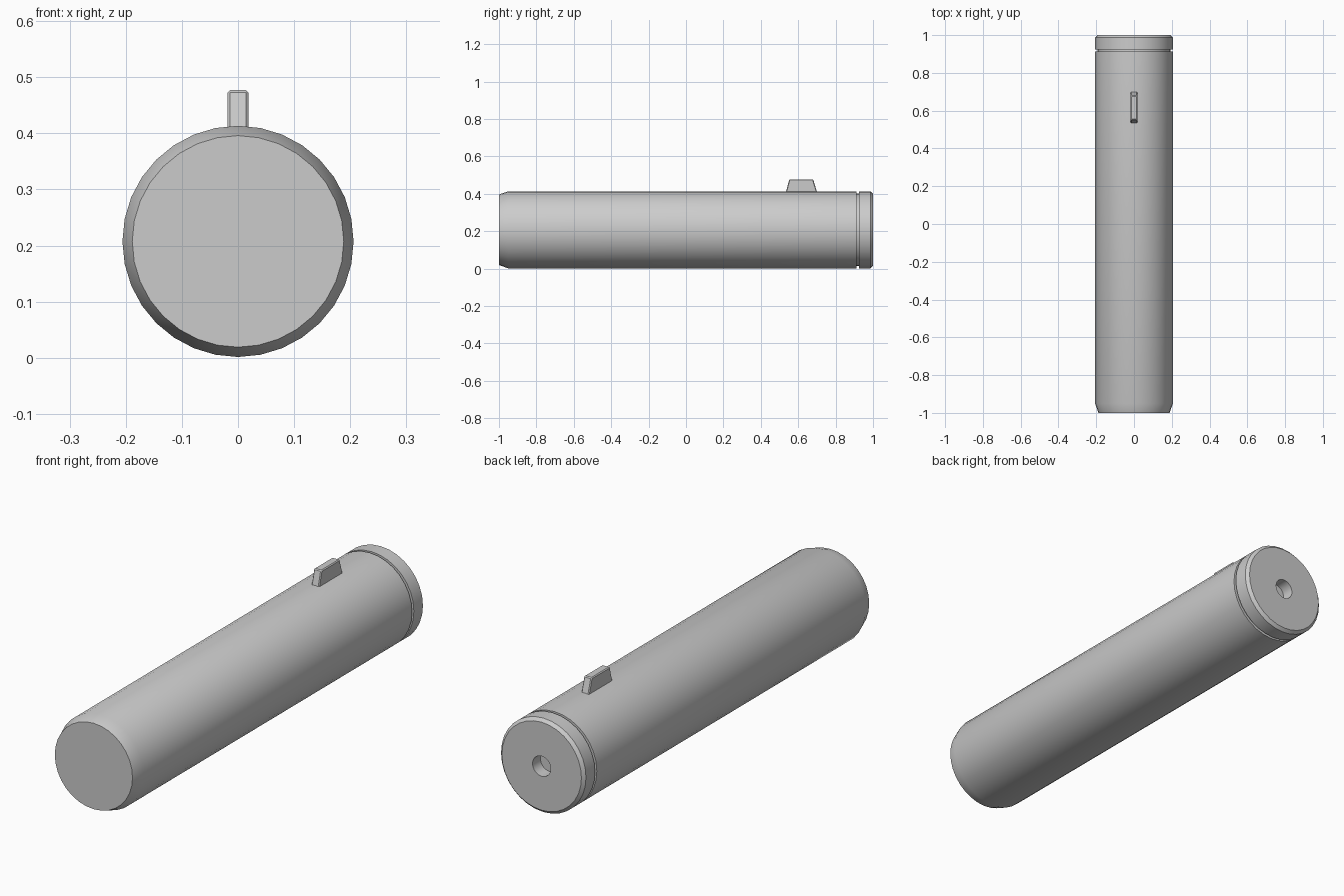
import bpy, bmesh, math

if "Cube" in bpy.data.objects:
    bpy.data.objects.remove(bpy.data.objects["Cube"])

SIDES = 32
R, ZC = 0.206, 0.2075

grey = bpy.data.materials.new("plain_grey")
grey.diffuse_color = (0.6, 0.6, 0.6, 1)
grey.use_nodes = True
grey.node_tree.nodes["Principled BSDF"].inputs["Base Color"].default_value = grey.diffuse_color


def finish(name, bm):
    bmesh.ops.recalc_face_normals(bm, faces=bm.faces)
    mesh = bpy.data.meshes.new(name)
    bm.to_mesh(mesh)
    bm.free()
    ob = bpy.data.objects.new(name, mesh)
    bpy.context.collection.objects.link(ob)
    mesh.materials.append(grey)
    bpy.ops.object.select_all(action='DESELECT')
    ob.select_set(True)
    bpy.context.view_layer.objects.active = ob
    return ob


def lathe(name, profile):
    """Revolve (radius, y) points about the long axis and cap both ends."""
    bm = bmesh.new()
    rings = []
    for r, y in profile:
        rings.append([bm.verts.new((r * math.sin(2 * math.pi * i / SIDES), y,
                                    ZC + r * math.cos(2 * math.pi * i / SIDES)))
                      for i in range(SIDES)])
    for a, b in zip(rings, rings[1:]):
        for i in range(SIDES):
            j = (i + 1) % SIDES
            bm.faces.new((a[i], a[j], b[j], b[i]))
    bm.faces.new(rings[0])
    bm.faces.new(rings[-1])
    finish(name, bm)
    bpy.ops.object.shade_smooth_by_angle(angle=math.radians(30))


# tube with chamfered front, groove near the back, and a blind hole in the rear face
lathe("tube_body", [
    (0.1885, -1.0), (R, -0.95),
    (R, 0.912), (R - 0.012, 0.912), (R - 0.012, 0.924), (R, 0.924),
    (R, 0.987), (R - 0.013, 1.0),
    (0.044, 1.0), (0.044, 0.945),
])

# trapezoid sight fin on top, with softened edges
bm = bmesh.new()
outline = [(0.533, 0.405), (0.702, 0.405), (0.680, 0.477), (0.552, 0.477)]
left = [bm.verts.new((-0.0185, y, z)) for y, z in outline]
right = [bm.verts.new((0.0185, y, z)) for y, z in outline]
bm.faces.new(left)
bm.faces.new(right[::-1])
for i in range(4):
    j = (i + 1) % 4
    bm.faces.new((left[i], left[j], right[j], right[i]))
bmesh.ops.bevel(bm, geom=bm.edges[:], offset=0.004, segments=1, affect='EDGES')
finish("sight_fin", bm)
